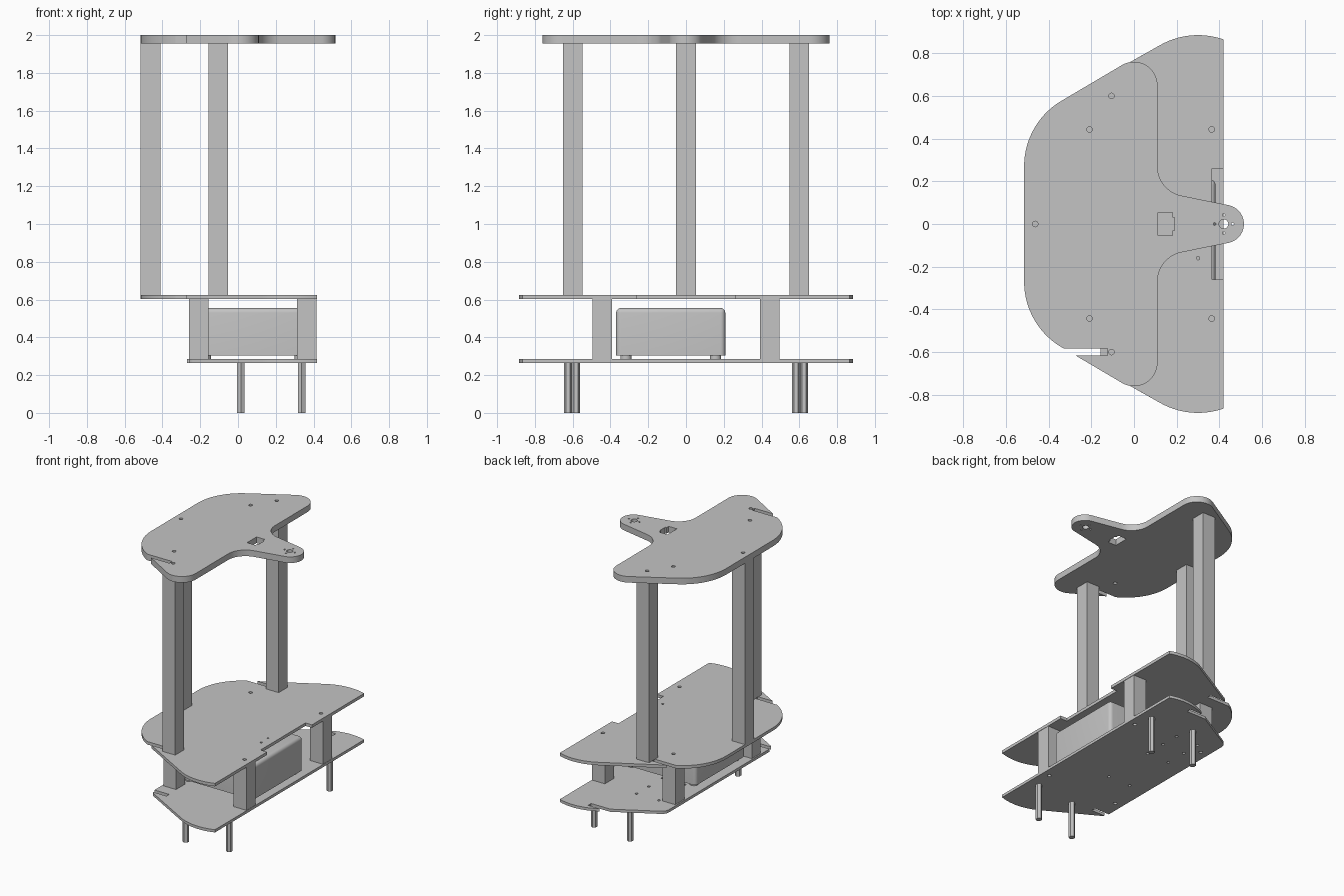
import bpy, bmesh
from math import sin, cos, radians
from mathutils import Matrix

cube = bpy.data.objects.get("Cube")
if cube:
    bpy.data.objects.remove(cube, do_unlink=True)

grey = bpy.data.materials.new("plain_grey")
grey.use_nodes = True
grey.diffuse_color = (0.55, 0.55, 0.55, 1)
grey.node_tree.nodes["Principled BSDF"].inputs["Base Color"].default_value = grey.diffuse_color


def finish(name, bm):
    bmesh.ops.recalc_face_normals(bm, faces=bm.faces)
    mesh = bpy.data.meshes.new(name)
    bm.to_mesh(mesh)
    bm.free()
    mesh.materials.append(grey)
    obj = bpy.data.objects.new(name, mesh)
    bpy.context.collection.objects.link(obj)
    return obj


def smooth(obj):
    bpy.ops.object.select_all(action='DESELECT')
    obj.select_set(True)
    bpy.context.view_layer.objects.active = obj
    bpy.ops.object.shade_smooth_by_angle(angle=radians(25))


def add_box(bm, x0, x1, y0, y1, z0, z1):
    size = Matrix.Diagonal((x1 - x0, y1 - y0, z1 - z0, 1))
    move = Matrix.Translation(((x0 + x1) / 2, (y0 + y1) / 2, (z0 + z1) / 2))
    bmesh.ops.create_cube(bm, size=1, matrix=move @ size)


def add_rod(bm, x, y, r, z0, z1, sides=16):
    bmesh.ops.create_cone(bm, cap_ends=True, segments=sides, radius1=r, radius2=r,
                          depth=z1 - z0, matrix=Matrix.Translation((x, y, (z0 + z1) / 2)))


def arc(cx, cy, r, a0, a1, n=14):
    angles = [radians(a0 + (a1 - a0) * i / n) for i in range(n + 1)]
    return [(cx + r * cos(a), cy + r * sin(a)) for a in angles]


def cut_away(obj, bm):
    """Subtract one cutter shape and remove the cutter."""
    cutter = finish("cutter", bm)
    cutter.hide_render = True
    mod = obj.modifiers.new("opening", 'BOOLEAN')
    mod.operation = 'DIFFERENCE'
    mod.solver = 'EXACT'
    mod.object = cutter
    bpy.context.view_layer.objects.active = obj
    bpy.ops.object.modifier_apply(modifier=mod.name)
    bpy.data.objects.remove(cutter, do_unlink=True)


def plate(name, half, z0, z1, holes, boxes):
    """Mirror a half outline across y, extrude it and cut its openings."""
    outline = half + [(x, -y) for x, y in reversed(half) if abs(y) > 0.001]
    bm = bmesh.new()
    low = [bm.verts.new((x, y, z0)) for x, y in outline]
    high = [bm.verts.new((x, y, z1)) for x, y in outline]
    bm.faces.new(low)
    bm.faces.new(high)
    for i in range(len(low)):
        bm.faces.new((low[i - 1], low[i], high[i], high[i - 1]))
    obj = finish(name, bm)
    for b in boxes:
        cut = bmesh.new()
        add_box(cut, *b, z0 - 0.05, z1 + 0.05)
        cut_away(obj, cut)
    for x, y, r in holes:
        cut = bmesh.new()
        add_rod(cut, x, y, r, z0 - 0.05, z1 + 0.05)
        cut_away(obj, cut)
    smooth(obj)


# Shared positions
UPPER = [(-0.463, 0), (-0.105, 0.6), (-0.105, -0.6)]
LOWER = [(x, y) for x in (-0.208, 0.364) for y in (-0.443, 0.443)]
HOLE = 0.013

# Outlines, from the rear round to the front edge
rear = arc(-0.158, 0.27, 0.357, 180, 120)
wide_end = arc(0.3, 0.525, 0.36, 120, 70.8)
top_half = (rear + arc(0, 0.65, 0.11, 120, 0) + arc(0.25, 0.27, 0.14, 180, 258)
            + arc(0.425, 0, 0.09, 79, 0))
middle_half = rear + wide_end
bottom_half = arc(-0.21, 0.582, 0.06, 180, 120, 6) + wide_end

# Plates
tip_holes = [(0.42, 0, 0.022)] + [(0.42 + dx, dy, 0.006) for dx, dy in
                                  ((0.042, 0), (-0.042, 0), (0, 0.042), (0, -0.042))]
plate("top_plate", top_half, 1.955, 2.0,
      [(x, y, HOLE) for x, y in UPPER + LOWER[:2]] + tip_holes,
      [(-0.45, -0.125, -0.615, -0.583), (0.112, 0.18, -0.055, 0.055),
       (0.17, 0.19, -0.03, 0.03)])
plate("middle_plate", middle_half, 0.603, 0.625,
      [(x, y, HOLE) for x, y in LOWER]
      + [(0.3, -0.16, 0.008), (0.3, -0.08, 0.008)],
      [(0.365, 0.6, -0.26, 0.26), (-0.45, -0.15, -0.615, -0.583),
       (-0.45, -0.15, 0.583, 0.615)])
plate("bottom_plate", bottom_half, 0.265, 0.285,
      [(x, y, HOLE) for x, y in LOWER]
      + [(x, y, 0.01) for x in (-0.13, 0.05) for y in (-0.2, 0.2, 0.36, 0.5)],
      [(-0.45, -0.15, -0.615, -0.583), (0.0, 0.21, 0.8, 0.835)])


# Square posts
def post(name, x, y, z0, z1, h=0.052):
    bm = bmesh.new()
    add_box(bm, x - h, x + h, y - h, y + h, z0, z1)
    finish(name, bm)


for i, (x, y) in enumerate(UPPER):
    post(f"upper_post_{i + 1}", x, y, 0.625, 1.955)
for i, (x, y) in enumerate(LOWER):
    post(f"lower_post_{i + 1}", x, y, 0.285, 0.603)

# Hexagonal standoff legs
for x, y in ((0.015, 0.625), (0.337, 0.583)):
    for s in (-1, 1):
        bm = bmesh.new()
        add_rod(bm, x, s * y, 0.022, 0, 0.265, 6)
        finish("leg", bm)

# Rounded box with four feet
X0, X1, Y0, Y1 = -0.225, 0.382, -0.37, 0.208
bm = bmesh.new()
add_box(bm, X0, X1, Y0, Y1, 0.305, 0.555)
edges = [e for e in bm.edges if max(v.co.z for v in e.verts) > 0.5]
bmesh.ops.bevel(bm, geom=edges, offset=0.025, segments=5, profile=0.5, affect='EDGES')
smooth(finish("equipment_box", bm))
for x in (X0 + 0.052, X1 - 0.052):
    for y in (Y0 + 0.052, Y1 - 0.052):
        bm = bmesh.new()
        add_rod(bm, x, y, 0.03, 0.285, 0.306, 20)
        smooth(finish("box_foot", bm))
